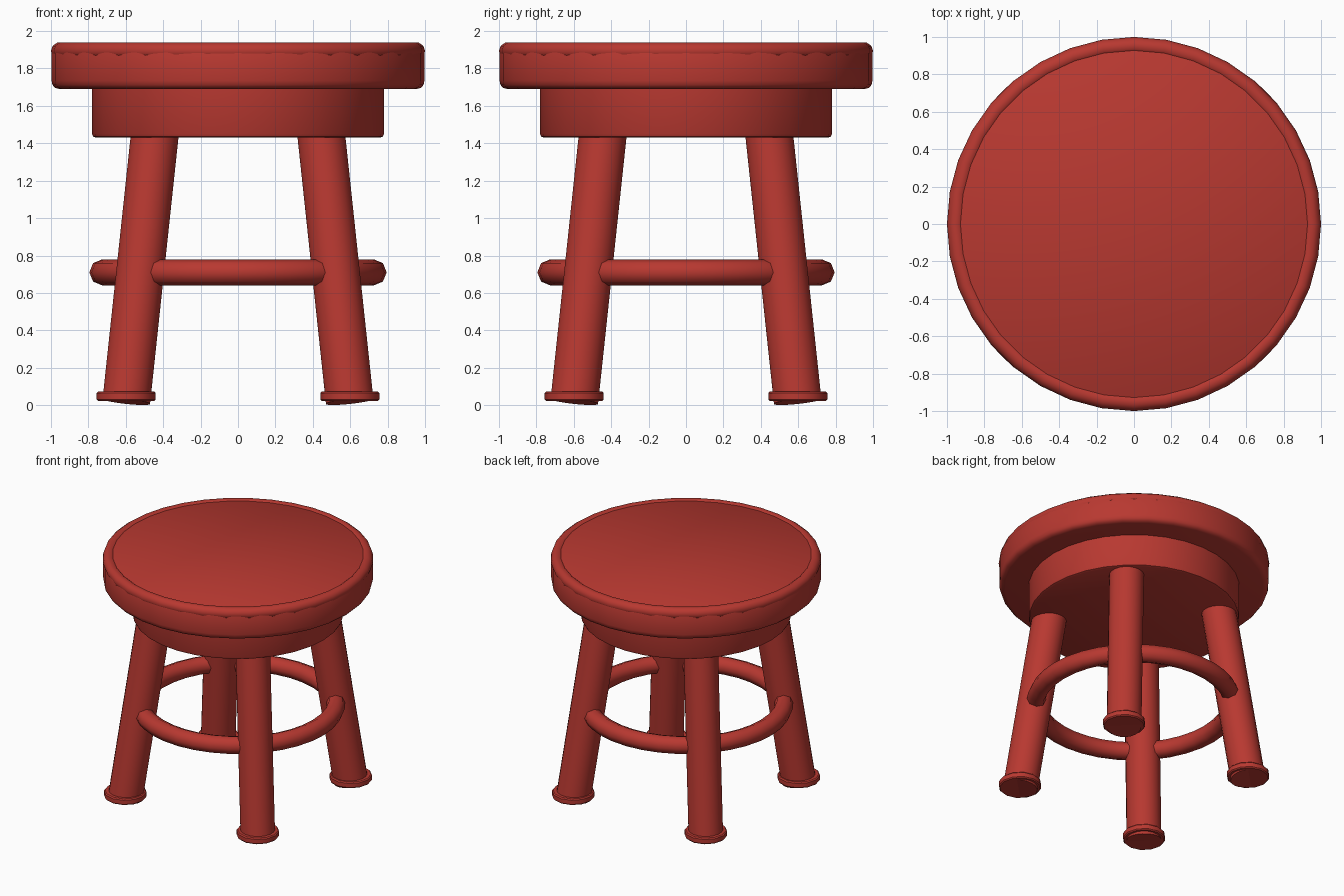
import bpy, bmesh, math
from mathutils import Vector

if "Cube" in bpy.data.objects:
    bpy.data.objects.remove(bpy.data.objects["Cube"])

red = bpy.data.materials.new("red paint")
red.diffuse_color = (0.48, 0.04, 0.03, 1)
red.use_nodes = True
red.node_tree.nodes["Principled BSDF"].inputs["Base Color"].default_value = red.diffuse_color


def finish(obj, name, angle=40):
    obj.name = name
    obj.data.name = name
    obj.data.materials.append(red)
    bpy.ops.object.select_all(action='DESELECT')
    obj.select_set(True)
    bpy.context.view_layer.objects.active = obj
    bpy.ops.object.shade_smooth_by_angle(angle=math.radians(angle))
    return obj


def lathe(name, profile, sides, center=(0, 0)):
    """Closed solid of revolution from (radius, z) pairs, bottom to top."""
    bm = bmesh.new()
    rings = []
    for r, z in profile:
        rings.append([bm.verts.new((center[0] + r * math.cos(2 * math.pi * i / sides),
                                    center[1] + r * math.sin(2 * math.pi * i / sides), z))
                      for i in range(sides)])
    for a, b in zip(rings, rings[1:]):
        for i in range(sides):
            j = (i + 1) % sides
            bm.faces.new((a[i], a[j], b[j], b[i]))
    bm.faces.new(rings[0][::-1])
    bm.faces.new(rings[-1])
    mesh = bpy.data.meshes.new(name)
    bm.to_mesh(mesh)
    bm.free()
    obj = bpy.data.objects.new(name, mesh)
    bpy.context.collection.objects.link(obj)
    return finish(obj, name)


def ring(name, major, minor, z, minor_sides):
    bpy.ops.mesh.primitive_torus_add(location=(0, 0, z), major_radius=major, minor_radius=minor,
                                     major_segments=36, minor_segments=minor_sides)
    return finish(bpy.context.object, name, 50)


def rod(name, a, b, radius, sides):
    a, b = Vector(a), Vector(b)
    d = b - a
    bpy.ops.mesh.primitive_cylinder_add(vertices=sides, radius=radius, depth=d.length,
                                        location=(a + b) / 2)
    obj = bpy.context.object
    obj.rotation_mode = 'QUATERNION'
    obj.rotation_quaternion = d.to_track_quat('Z', 'Y')
    return finish(obj, name)


# seat disc with rounded edges, and the bead around its top
lathe("seat", [(0.955, 1.69), (0.978, 1.697), (0.992, 1.712), (0.997, 1.735),
               (0.997, 1.88), (0.985, 1.91), (0.955, 1.93)], 32)
ring("seat_rim", 0.953, 0.047, 1.893, 10)

# apron drum under the seat
lathe("apron", [(0.76, 1.43), (0.774, 1.436), (0.78, 1.45), (0.78, 1.70)], 32)

# four splayed legs with foot collars
for yn, sy in (("front", -1), ("back", 1)):
    for xn, sx in (("left", -1), ("right", 1)):
        rod(f"{yn}_{xn}_leg", (sx * 0.597, sy * 0.597, 0.02),
            (sx * 0.437, sy * 0.437, 1.52), 0.129, 20)
        lathe(f"{yn}_{xn}_foot", [(0.15, 0.022), (0.158, 0.03), (0.158, 0.064), (0.15, 0.072)],
              12, (sx * 0.598, sy * 0.598))

# foot ring joining the legs
ring("foot_ring", 0.725, 0.07, 0.71, 8)
